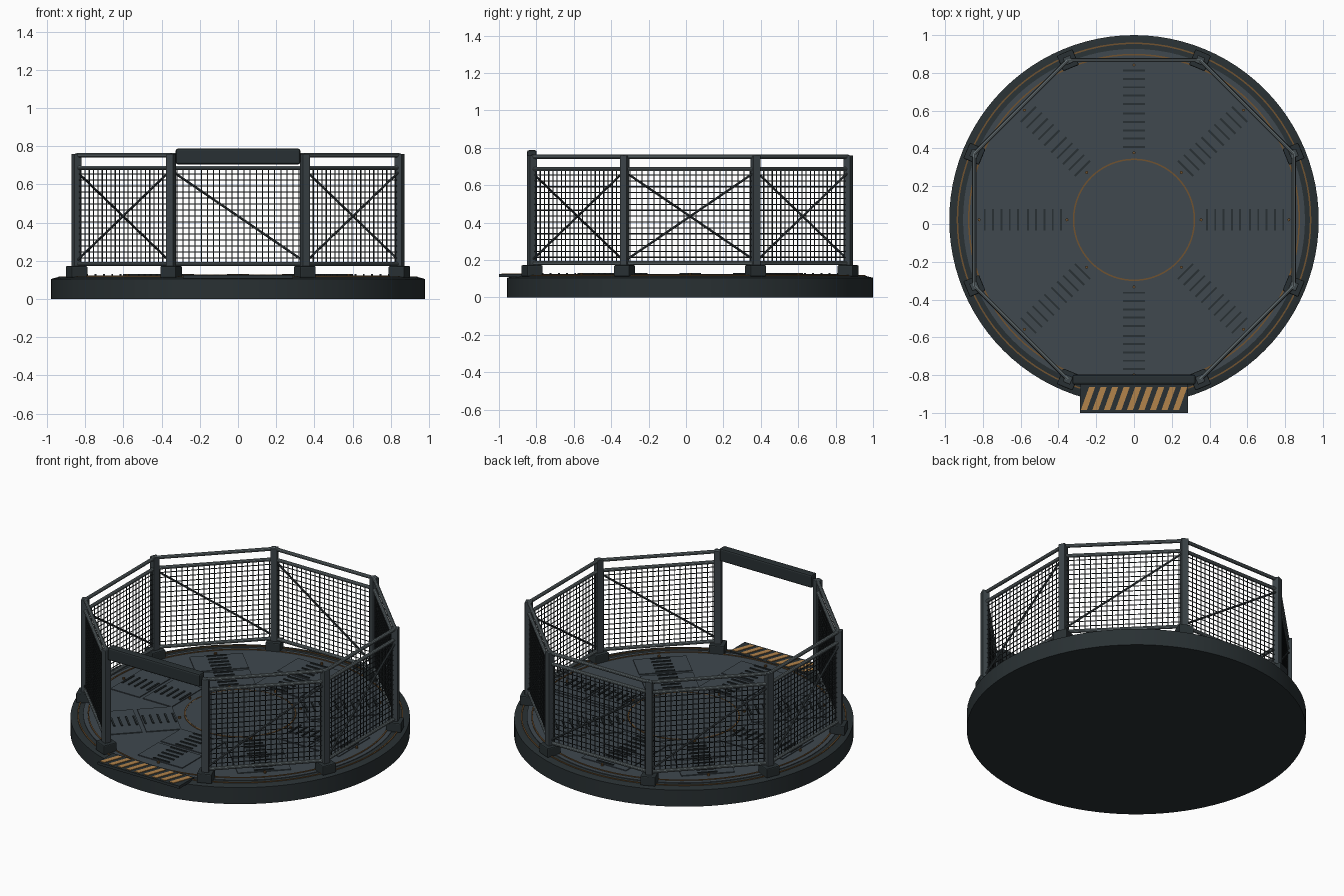
import bpy, bmesh
from math import radians, pi, sin, cos, tan
from mathutils import Matrix, Vector

if "Cube" in bpy.data.objects:
    bpy.data.objects.remove(bpy.data.objects["Cube"])

CENTRE = Matrix.Translation((0, 0.022, 0))
APO, HALF = 0.845, 0.35          # octagon apothem and half side


def mat(name, rgb):
    m = bpy.data.materials.new(name)
    m.diffuse_color = (*rgb, 1)
    m.use_nodes = True
    m.node_tree.nodes["Principled BSDF"].inputs["Base Color"].default_value = m.diffuse_color
    return m


DARK = mat("dark_steel", (0.022, 0.030, 0.033))
FLOOR = mat("deck_steel", (0.050, 0.065, 0.077))
POST = mat("post_steel", (0.045, 0.058, 0.065))
RAIL = mat("rail_steel", (0.13, 0.16, 0.17))
WIRE = mat("wire", (0.02, 0.025, 0.028))
BRASS = mat("brass", (0.16, 0.085, 0.03))
STRIPE = mat("stripe", (0.45, 0.23, 0.07))


def finish(name, bm, material, world=CENTRE, smooth=False, bevel=0):
    me = bpy.data.meshes.new(name)
    bmesh.ops.recalc_face_normals(bm, faces=bm.faces)
    bm.to_mesh(me)
    bm.free()
    ob = bpy.data.objects.new(name, me)
    bpy.context.collection.objects.link(ob)
    me.materials.append(material)
    ob.matrix_world = world
    if bevel:
        b = ob.modifiers.new("bevel", "BEVEL")
        b.width, b.segments = bevel, 2
    if smooth:
        bpy.context.view_layer.objects.active = ob
        ob.select_set(True)
        bpy.ops.object.shade_smooth_by_angle(angle=radians(35))
        ob.select_set(False)
    return ob


def box(bm, x0, x1, y0, y1, z0, z1, m=Matrix()):
    t = Matrix.Translation(((x0 + x1) / 2, (y0 + y1) / 2, (z0 + z1) / 2))
    bmesh.ops.create_cube(bm, size=1, matrix=m @ t @ Matrix.Diagonal((x1 - x0, y1 - y0, z1 - z0, 1)))


def rod(bm, a, b, r, sides=8):
    a, b = Vector(a), Vector(b)
    d = b - a
    m = Matrix.Translation((a + b) / 2) @ d.to_track_quat('Z', 'Y').to_matrix().to_4x4()
    bmesh.ops.create_cone(bm, cap_ends=True, segments=sides, radius1=r, radius2=r, depth=d.length, matrix=m)


def lathe(name, profile, material, closed=False, n=96):
    """Spin an (r, z) profile; r = 0 ends close the solid."""
    bm = bmesh.new()
    vs = [bm.verts.new((r, 0, z)) for r, z in profile]
    es = [bm.edges.new(p) for p in zip(vs, vs[1:] + (vs[:1] if closed else []))]
    bmesh.ops.spin(bm, geom=vs + es, axis=(0, 0, 1), cent=(0, 0, 0), angle=2 * pi, steps=n)
    bmesh.ops.remove_doubles(bm, verts=bm.verts, dist=1e-5)
    return finish(name, bm, material, smooth=True)


def turn(deg):
    return Matrix.Rotation(radians(deg), 4, 'Z')


# Round platform, deck and inlaid rings
lathe("platform_base", [(0, 0), (0.978, 0), (0.978, 0.105), (0.94, 0.115), (0, 0.115)], DARK)
lathe("deck", [(0, 0.112), (0.905, 0.112), (0.905, 0.119), (0, 0.119)], FLOOR)
lathe("centre_disc", [(0, 0.118), (0.315, 0.118), (0.315, 0.123), (0, 0.123)], FLOOR)
for i, (r, z) in enumerate([(0.32, 0.119), (0.875, 0.119), (0.935, 0.115)]):
    lathe(f"inlay_ring_{i}", [(r - 0.004, z - 0.003), (r + 0.004, z - 0.003),
                              (r + 0.004, z + 0.004), (r - 0.004, z + 0.004)], BRASS, True)

# Deck plates with grate bars and bolts, eight directions
plates, bars, bolts = bmesh.new(), bmesh.new(), bmesh.new()
for k in range(8):
    m = turn(45 * k)
    for r0 in (0.372, 0.6):
        box(plates, -0.156, 0.156, -r0 - 0.204, -r0, 0.117, 0.124, m)
        for j in range(5):
            y = -r0 - 0.014 - j * 0.044
            box(bars, -0.057, 0.057, y - 0.005, y + 0.005, 0.12, 0.13, m)
    for r in (0.355, 0.82):
        p = m @ Vector((0, -r, 0))
        rod(bolts, (p.x, p.y, 0.117), (p.x, p.y, 0.131), 0.008)
finish("deck_plates", plates, FLOOR)
finish("grate_bars", bars, DARK)
finish("deck_bolts", bolts, BRASS)

# Corner posts with foot blocks and caps
for k in range(8):
    w = CENTRE @ turn(45 * k + 22.5)
    R = APO / cos(pi / 8)
    bm = bmesh.new()
    box(bm, -0.021, 0.021, -R - 0.021, -R + 0.021, 0.115, 0.76)
    finish(f"post_{k}", bm, POST, w, bevel=0.004)
    bm = bmesh.new()
    box(bm, -0.045, 0.045, -R - 0.045, -R + 0.045, 0.112, 0.172)
    finish(f"post_foot_{k}", bm, DARK, w, bevel=0.006)

# Fence panels on seven sides; the front is open
for k in range(1, 8):
    w = CENTRE @ turn(45 * k)
    bm = bmesh.new()
    for z, r in ((0.752, 0.011), (0.686, 0.011), (0.183, 0.011)):
        rod(bm, (-HALF, -APO, z), (HALF, -APO, z), r, 10)
    finish(f"fence_rails_{k}", bm, RAIL, w, smooth=True)
    bm = bmesh.new()
    for i in range(21):
        x = -0.32 + 0.032 * i
        rod(bm, (x, -APO, 0.183), (x, -APO, 0.686), 0.003, 6)
    for i in range(1, 16):
        z = 0.183 + i * 0.503 / 16
        rod(bm, (-0.335, -APO, z), (0.335, -APO, z), 0.003, 6)
    finish(f"fence_mesh_{k}", bm, WIRE, w, smooth=True)
    bm = bmesh.new()
    rod(bm, (-0.335, -APO - 0.006, 0.205), (0.335, -APO - 0.006, 0.662), 0.006)
    finish(f"fence_brace_{k}", bm, POST, w, smooth=True)

# Header beam over the entrance
bm = bmesh.new()
box(bm, -0.326, 0.326, -APO - 0.027, -APO + 0.025, 0.705, 0.787)
finish("entrance_header", bm, DARK, bevel=0.01)

# Entrance step with hazard stripes
bm = bmesh.new()
box(bm, -0.287, 0.287, -1.0, -0.85, 0.108, 0.125)
finish("entrance_step", bm, DARK, Matrix())
bm = bmesh.new()
for i in range(9):
    x = -0.275 + i * 0.061
    shear = Matrix(((1, 0.36, 0, x + 0.031), (0, 1, 0, -0.925), (0, 0, 1, 0), (0, 0, 0, 1)))
    box(bm, -0.016, 0.016, -0.061, 0.061, 0.123, 0.128, shear)
finish("hazard_stripes", bm, STRIPE, Matrix())
